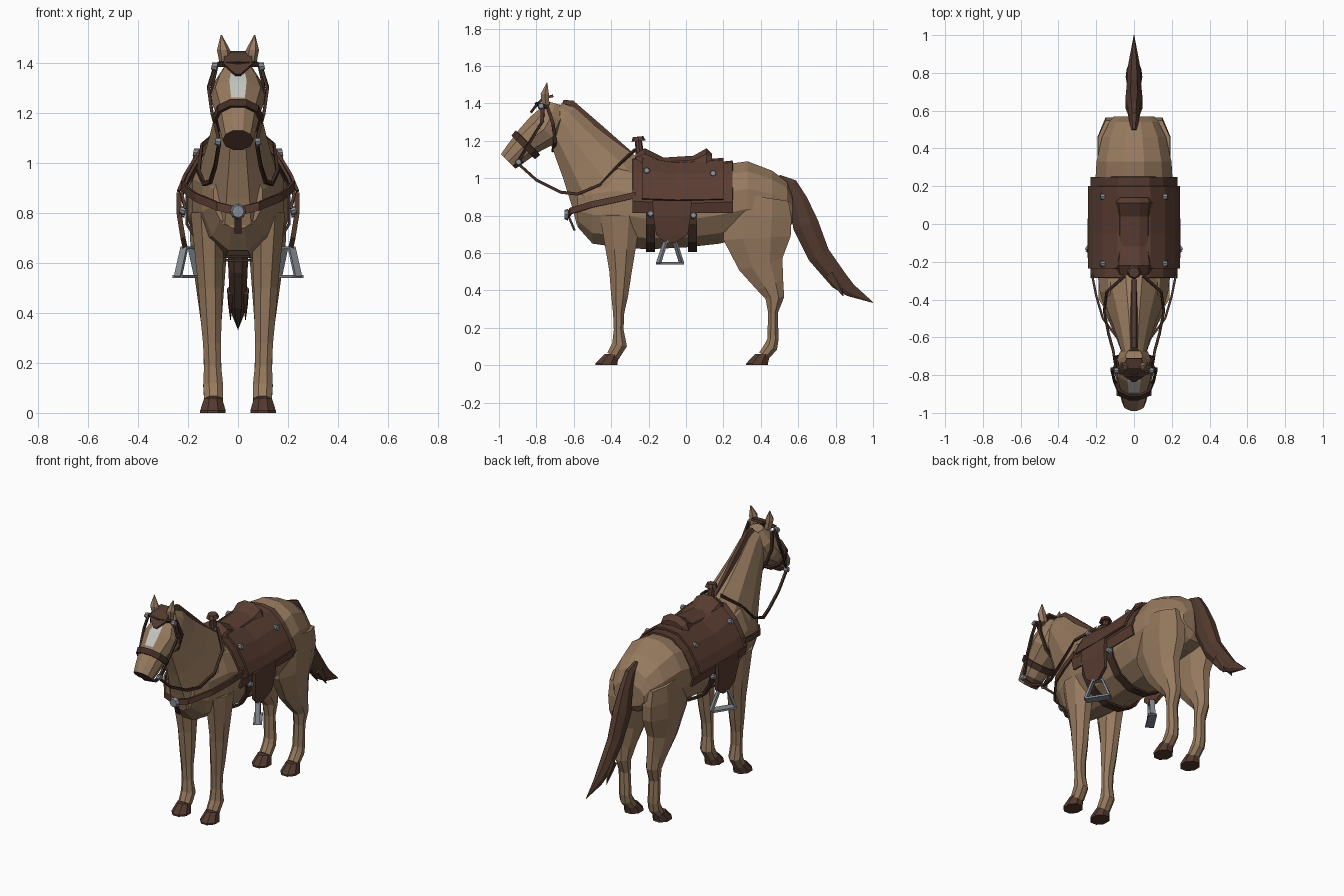
import bpy, bmesh, math
from mathutils import Vector, Matrix

default_cube = bpy.data.objects.get("Cube")
if default_cube:
    bpy.data.objects.remove(default_cube)


def material(name, red, green, blue):
    colour = (red, green, blue, 1)
    mat = bpy.data.materials.new(name)
    mat.use_nodes = True
    mat.diffuse_color = colour
    mat.node_tree.nodes["Principled BSDF"].inputs["Base Color"].default_value = colour
    return mat


COAT = material("tan coat", .31, .195, .115)
HAIR = material("dark brown hair", .085, .042, .028)
LEATHER = material("saddle leather", .1, .046, .031)
STRAP = material("dark strap", .055, .027, .019)
METAL = material("grey metal", .24, .26, .29)
WHITE = material("white blaze", .55, .55, .52)


def finish(name, bm, materials, mirror=False, thickness=0):
    bmesh.ops.recalc_face_normals(bm, faces=bm.faces)
    mesh = bpy.data.meshes.new(name)
    bm.to_mesh(mesh)
    bm.free()
    part = bpy.data.objects.new(name, mesh)
    bpy.context.collection.objects.link(part)
    for mat in materials:
        mesh.materials.append(mat)
    if thickness:
        solid = part.modifiers.new("thickness", "SOLIDIFY")
        solid.thickness, solid.offset = thickness, 0
    if mirror:
        part.modifiers.new("mirror", "MIRROR").use_mirror_merge = False


# Oval rings of (y, z, half depth) set square to their path, or to a fixed axis.
# Half width is width + spread * half depth; x is offset + lean * z.
def sweep(name, path, materials, width=0, spread=0, offset=0, lean=0, sides=10,
          axis=None, mirror=False, hollow=False, paint=None, width_at=None):
    bm = bmesh.new()
    rings = []
    for i, (y, z, half) in enumerate(path):
        before, after = path[max(i - 1, 0)], path[min(i + 1, len(path) - 1)]
        along = Vector(axis or (after[0] - before[0], after[1] - before[1])).normalized()
        deep = Vector((0, along.y, -along.x)) * half / math.cos(math.pi / sides)
        wide = Vector((width_at(y) if width_at else width + spread * half, 0, 0))
        centre = Vector((offset + lean * z, y, z))
        angles = [math.tau * (k + .5) / sides for k in range(sides)]
        rings.append([bm.verts.new(centre + deep * math.cos(a) + wide * math.sin(a))
                      for a in angles])
    for i, (ring, following) in enumerate(zip(rings, rings[1:])):
        for k in range(sides):
            j = (k + 1) % sides
            face = bm.faces.new((ring[k], ring[j], following[j], following[k]))
            face.material_index = paint(i, k) if paint else 0
    if not hollow:
        bm.faces.new(rings[0])
        end = bm.faces.new(rings[-1])
        end.material_index = paint(len(rings) - 1, 0) if paint else 0
    finish(name, bm, materials, mirror, .012 if hollow else 0)


# Flat strip along points, spread to both sides in one direction
def ribbon(name, points, direction, widths, mat, mirror=True, thickness=.012):
    bm = bmesh.new()
    direction = Vector(direction).normalized()
    if not isinstance(widths, list):
        widths = [widths] * len(points)
    rows = [[bm.verts.new(Vector(point) + direction * width * side / 2) for side in (-1, 1)]
            for point, width in zip(points, widths)]
    for start, end in zip(rows, rows[1:]):
        bm.faces.new((start[0], start[1], end[1], end[0]))
    finish(name, bm, [mat], mirror, thickness)


def disc(name, position, axis, radius, depth, mat, mirror=True):
    bm = bmesh.new()
    turn = Vector(axis).to_track_quat("Z", "Y").to_matrix().to_4x4()
    bmesh.ops.create_cone(bm, cap_ends=True, segments=8, radius1=radius,
                          radius2=radius * .75, depth=depth,
                          matrix=Matrix.Translation(position) @ turn)
    finish(name, bm, [mat], mirror)


# Body, neck, head and ears
def torso_width(y):
    reach = .52 if y > .1 else .74
    return .215 * math.sqrt(1 - abs((y - .1) / reach) ** 3)


def head_paint(segment, side):
    if segment == 5 or (segment == 4 and side in (3, 4, 5)):
        return 1
    return 2 if side == 9 and segment in (1, 2) else 0


sweep("torso", [(-.58, .86, .12), (-.5, .86, .21), (-.36, .87, .24), (-.2, .84, .22),
                (0, .83, .2), (.18, .86, .21), (.33, .89, .2), (.46, .87, .17),
                (.54, .85, .13), (.57, .83, .07)],
      [COAT], sides=12, axis=(1, 0), width_at=torso_width)
sweep("neck", [(-.37, .88, .25), (-.43, .98, .22), (-.52, 1.1, .17), (-.6, 1.21, .13),
               (-.67, 1.31, .1), (-.71, 1.34, .08)], [COAT], spread=.68)
sweep("head", [(-.7, 1.4, .04), (-.72, 1.33, .08), (-.76, 1.26, .1), (-.84, 1.2, .08),
               (-.91, 1.13, .065), (-.95, 1.09, .055)],
      [COAT, HAIR, WHITE], spread=1.12, paint=head_paint)
sweep("ear", [(-.75, 1.39, .02), (-.755, 1.45, .022), (-.743, 1.51, .002)], [COAT],
      spread=1.2, offset=-.16, lean=.15, sides=6, mirror=True)

# Legs and hooves
LEG = dict(materials=[COAT], offset=.096, lean=.03, sides=8, mirror=True)
sweep("front_leg", [(-.35, .8, .11), (-.35, .62, .08), (-.35, .5, .06), (-.355, .37, .045),
                    (-.36, .28, .03), (-.36, .19, .026), (-.355, .11, .04), (-.39, .05, .035)],
      width=.025, spread=.45, **LEG)
sweep("hind_leg", [(.4, .9, .15), (.385, .8, .18), (.38, .68, .18), (.4, .54, .12),
                   (.45, .43, .075), (.475, .36, .05), (.465, .28, .026), (.465, .14, .03),
                   (.455, .1, .036), (.415, .05, .03)],
      width=.03, spread=.28, **LEG)
for name, y in (("front_hoof", -.425), ("hind_hoof", .38)):
    sweep(name, [(y + .03, .06, .04), (y, .01, .058), (y, 0, .058)], [HAIR],
          spread=.95, offset=.1, sides=8, axis=(0, -1), mirror=True)

# Mane, forelock and tail
sweep("mane", [(-.66, 1.4, .02), (-.62, 1.39, .03), (-.47, 1.26, .03), (-.3, 1.11, .03)],
      [HAIR], width=.02, sides=6)
ribbon("forelock", [(0, -.71, 1.44), (0, -.76, 1.43), (0, -.8, 1.39), (0, -.83, 1.35)],
       (1, 0, 0), [.08, .11, .11, .02], HAIR, mirror=False, thickness=.014)
sweep("tail", [(.49, .99, .03), (.56, .96, .04), (.6, .88, .05), (.64, .75, .07),
               (.71, .59, .06), (.82, .45, .05), (.88, .4, .035), (1, .335, .002)],
      [HAIR], spread=.7, sides=8)
sweep("tail_lock", [(.77, .49, .03), (.81, .43, .02), (.84, .37, .002)], [HAIR],
      spread=.5, offset=.03, sides=5, mirror=True)


# Saddle blanket and skirt: one arched section, dipping in the middle of the back
def arch(name, stations, section, raised):
    bm = bmesh.new()
    outline = [(-x, z) for x, z in reversed(section[1:])] + section
    rows = [[bm.verts.new((x * (1 + raised * 4), y, z + raised + lift * max(0, z - .8) * 3))
             for x, z in outline] for y, lift in stations]
    for start, end in zip(rows, rows[1:]):
        for k in range(len(outline) - 1):
            bm.faces.new((start[k], start[k + 1], end[k + 1], end[k]))
    finish(name, bm, [LEATHER], thickness=.012)


ARCH = [(0, 1.08), (.08, 1.07), (.15, 1.01), (.2, .93), (.225, .87), (.21, .815)]
arch("saddle_blanket", [(-.285, .035), (-.2, .01), (0, -.02), (.25, .01)], ARCH, 0)
arch("saddle_skirt", [(-.235, .025), (-.05, -.01), (.2, .01)], ARCH[:-1], .014)

# Seat, horn and fenders
sweep("saddle_seat", [(-.27, 1.07, .06), (-.22, 1.08, .08), (-.12, 1.05, .06),
                      (.04, 1.06, .06), (.11, 1.08, .08), (.14, 1.08, .05)],
      [LEATHER], width=.06, spread=.5, axis=(1, 0))
disc("horn_post", (0, -.25, 1.16), (0, -.1, 1), .024, .1, LEATHER, mirror=False)
disc("horn_cap", (0, -.255, 1.21), (0, -.1, 1), .038, .024, LEATHER, mirror=False)
ribbon("fender", [(.236, -.075, .88), (.236, -.075, .8), (.22, -.075, .7), (.21, -.085, .655)],
       (0, 1, 0), [.21, .2, .17, .05], LEATHER, thickness=.02)

# Stirrups, turned slightly outward
OUTER, INNER, ACROSS = (.24, -.147, .545), (.16, -.023, .545), (.84, .54, 0)
ribbon("stirrup_frame", [OUTER, (.215, -.11, .66), (.185, -.06, .66), INNER],
       ACROSS, .03, METAL, thickness=.014)
ribbon("stirrup_tread", [OUTER, INNER], ACROSS, .05, METAL)

# Girth straps and breast collar
for name, y in (("front_girth", -.19), ("rear_girth", .035)):
    sweep(name, [(y - .025, .81, .2), (y + .025, .81, .2)], [STRAP], width=.212,
          sides=12, hollow=True)
ribbon("breast_collar", [(0, -.63, .805), (.08, -.615, .825), (.165, -.5, .86),
                         (.2, -.38, .885), (.222, -.27, .91)], (0, 0, 1), .034, LEATHER)
disc("collar_ring", (0, -.64, .805), (0, -1, 0), .032, .02, METAL, mirror=False)
ribbon("collar_drop", [(0, -.625, .79), (0, -.595, .72)], (1, 0, 0), .026, STRAP, mirror=False)

# Bridle and reins
sweep("noseband", [(-.845, 1.19, .087), (-.87, 1.165, .083)], [STRAP], spread=1.1, hollow=True)
ribbon("cheek_strap", [(.09, -.765, 1.39), (.118, -.77, 1.3), (.104, -.83, 1.2),
                       (.077, -.89, 1.1)], (0, 1, .4), .022, STRAP)
ribbon("throat_strap", [(.085, -.745, 1.39), (.105, -.71, 1.29), (.07, -.7, 1.19),
                        (0, -.71, 1.145)], (0, 1, .3), .018, STRAP)
ribbon("brow_strap", [(.1, -.75, 1.38), (.075, -.785, 1.395), (0, -.8, 1.395)],
       (0, -.6, 1), .022, STRAP)
ribbon("rein", [(.075, -.9, 1.08), (.09, -.8, .99), (.11, -.67, .925), (.135, -.58, .915),
                (.158, -.46, .965), (.145, -.36, 1.07), (.05, -.275, 1.15)],
       (0, .2, 1), .016, STRAP, thickness=.014)

# Metal studs on bridle and saddle
for name, position in (("bit_ring", (.08, -.895, 1.085)),
                       ("brow_stud", (.095, -.775, 1.385)),
                       ("front_skirt_stud", (.168, -.21, 1.04)),
                       ("rear_skirt_stud", (.168, .145, 1.025)),
                       ("front_girth_stud", (.222, -.19, .81)),
                       ("rear_girth_stud", (.222, .04, .8))):
    disc(name, position, (1, 0, .2), .019, .022, METAL)
